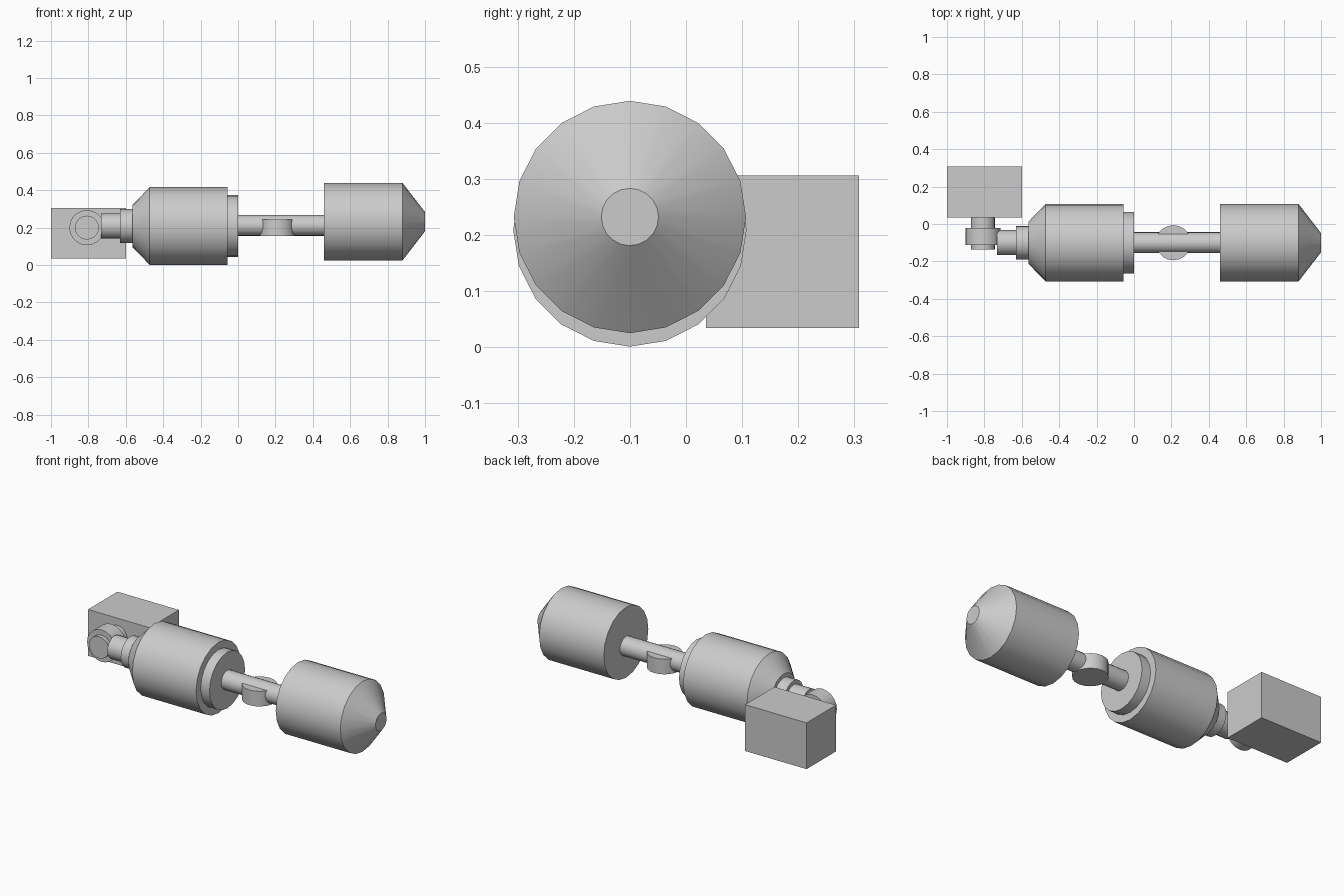
import bpy, bmesh, math
from mathutils import Matrix, Vector

if "Cube" in bpy.data.objects:
    bpy.data.objects.remove(bpy.data.objects["Cube"])

SIDES = 20
AXES = {
    "X": Matrix(((0, 0, 1), (1, 0, 0), (0, 1, 0))),
    "Y": Matrix(((1, 0, 0), (0, 0, 1), (0, -1, 0))),
    "Z": Matrix.Identity(3),
}


def finish(name, bm, smooth=True):
    bmesh.ops.recalc_face_normals(bm, faces=bm.faces[:])
    mesh = bpy.data.meshes.new(name)
    bm.to_mesh(mesh)
    bm.free()
    obj = bpy.data.objects.new(name, mesh)
    bpy.context.collection.objects.link(obj)
    if smooth:
        bpy.ops.object.select_all(action="DESELECT")
        obj.select_set(True)
        bpy.context.view_layer.objects.active = obj
        bpy.ops.object.shade_smooth_by_angle(angle=math.radians(30))
    return obj


def turned(name, axis, centre, profile):
    """Capped solid of revolution; profile is (position along axis, radius)."""
    bm = bmesh.new()
    rings = []
    for t, r in profile:
        ring = []
        for i in range(SIDES):
            a = 2 * math.pi * i / SIDES
            p = AXES[axis] @ Vector((r * math.cos(a), r * math.sin(a), t))
            ring.append(bm.verts.new(p + Vector(centre)))
        rings.append(ring)
    for lo, hi in zip(rings, rings[1:]):
        for i in range(SIDES):
            j = (i + 1) % SIDES
            bm.faces.new((lo[i], lo[j], hi[j], hi[i]))
    bm.faces.new(rings[0])
    bm.faces.new(rings[-1])
    return finish(name, bm)


# Mounting block
bm = bmesh.new()
bmesh.ops.create_cube(bm, size=1)
bmesh.ops.transform(bm, verts=bm.verts, matrix=Matrix.Translation((-0.8, 0.172, 0.17))
                    @ Matrix.Diagonal((0.4, 0.273, 0.272, 1)))
finish("mounting_block", bm, smooth=False)

# Pivot pin and its collar, running front to back
PIVOT = (-0.808, 0, 0.2)
turned("pivot_pin", "Y", PIVOT, [(-0.137, 0.064), (0.05, 0.064)])
turned("pivot_collar", "Y", PIVOT, [(-0.113, 0.094), (-0.021, 0.094)])

# Rear housing with neck, collar, tapered shoulder and end ring
BODY = (0, -0.1, 0.209)
turned("neck", "X", BODY, [(-0.733, 0.067), (-0.6, 0.067)])
turned("neck_collar", "X", BODY, [(-0.63, 0.09), (-0.55, 0.09)])
turned("rear_housing", "X", BODY, [(-0.565, 0.112), (-0.472, 0.208), (-0.057, 0.208)])
turned("end_ring", "X", BODY, [(-0.08, 0.165), (0.0, 0.165)])

# Connecting rod and the upright disc around it
turned("connecting_rod", "X", (0, -0.1, 0.212), [(-0.02, 0.056), (0.48, 0.056)])
turned("rod_disc", "Z", (0.21, -0.1, 0), [(0.155, 0.094), (0.244, 0.094)])

# Front housing with a blunt cone nose
turned("front_housing", "X", (0, -0.1, 0.232),
       [(0.46, 0.207), (0.88, 0.207), (1.0, 0.051)])
